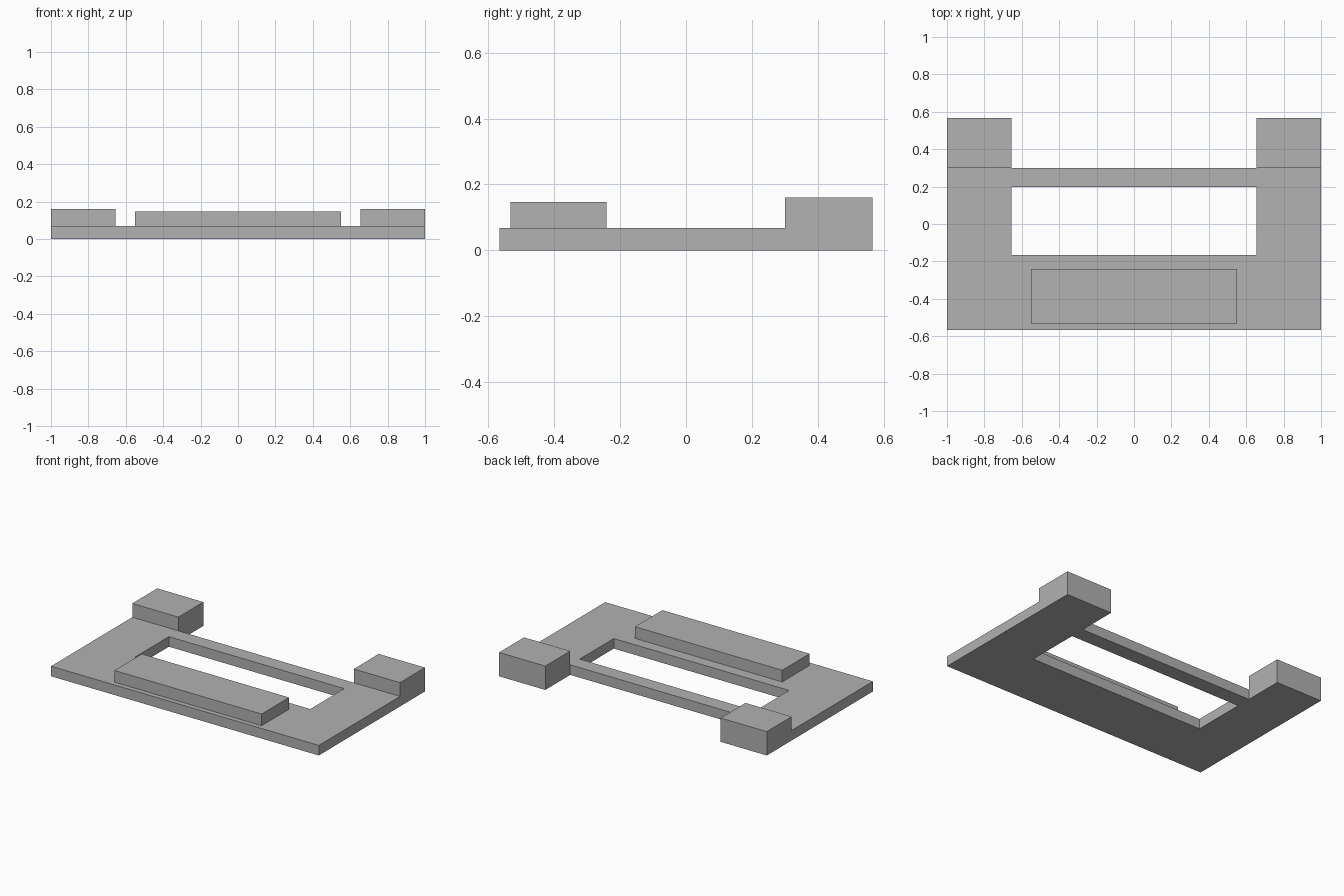
import bpy
import bmesh

cube = bpy.data.objects.get("Cube")
if cube:
    bpy.data.objects.remove(cube, do_unlink=True)

grey = bpy.data.materials.new("plain_grey")
grey.use_nodes = True
colour = (0.445, 0.445, 0.445, 1)
grey.diffuse_color = colour
grey.node_tree.nodes["Principled BSDF"].inputs["Base Color"].default_value = colour

PLATE_TOP, TOWER_TOP, PAD_TOP = 0.068, 0.161, 0.147


def raise_faces(bm, faces, height):
    """Extrude a region of faces straight up and return its new top faces."""
    geom = bmesh.ops.extrude_face_region(bm, geom=faces)["geom"]
    verts = [g for g in geom if isinstance(g, bmesh.types.BMVert)]
    bmesh.ops.translate(bm, verts=verts, vec=(0, 0, height))
    return [g for g in geom if isinstance(g, bmesh.types.BMFace)]


def add_cells(bm, xs, ys, keep, z=0):
    """Fill the chosen cells of a rectangular grid with flat faces."""
    grid = [[bm.verts.new((x, y, z)) for y in ys] for x in xs]
    faces = []
    for i in range(len(xs) - 1):
        for j in range(len(ys) - 1):
            if keep(i, j):
                faces.append(bm.faces.new((grid[i][j], grid[i + 1][j],
                                           grid[i + 1][j + 1], grid[i][j + 1])))
    return faces


def finish(bm, name):
    loose = [v for v in bm.verts if not v.link_faces]
    bmesh.ops.delete(bm, geom=loose, context="VERTS")
    bmesh.ops.recalc_face_normals(bm, faces=bm.faces[:])
    mesh = bpy.data.meshes.new(name)
    bm.to_mesh(mesh)
    bm.free()
    mesh.materials.append(grey)
    obj = bpy.data.objects.new(name, mesh)
    bpy.context.collection.objects.link(obj)


# Base frame: front deck, side arms and rear crossbar around an open window,
# with a raised block at the back end of each arm
bm = bmesh.new()
base = add_cells(bm, (-1, -0.655, 0.655, 1), (-0.566, -0.165, 0.198, 0.3, 0.566),
                 lambda i, j: i != 1 or j in (0, 2))
top = raise_faces(bm, base, PLATE_TOP)
blocks = [f for f in top if f.calc_center_median().y > 0.35]
raise_faces(bm, blocks, TOWER_TOP - PLATE_TOP)
finish(bm, "base_frame_with_rear_blocks")

# Long raised pad on the front deck
bm = bmesh.new()
pad = add_cells(bm, (-0.55, 0.55), (-0.533, -0.241), lambda i, j: True, PLATE_TOP)
raise_faces(bm, pad, PAD_TOP - PLATE_TOP)
finish(bm, "front_pad")
